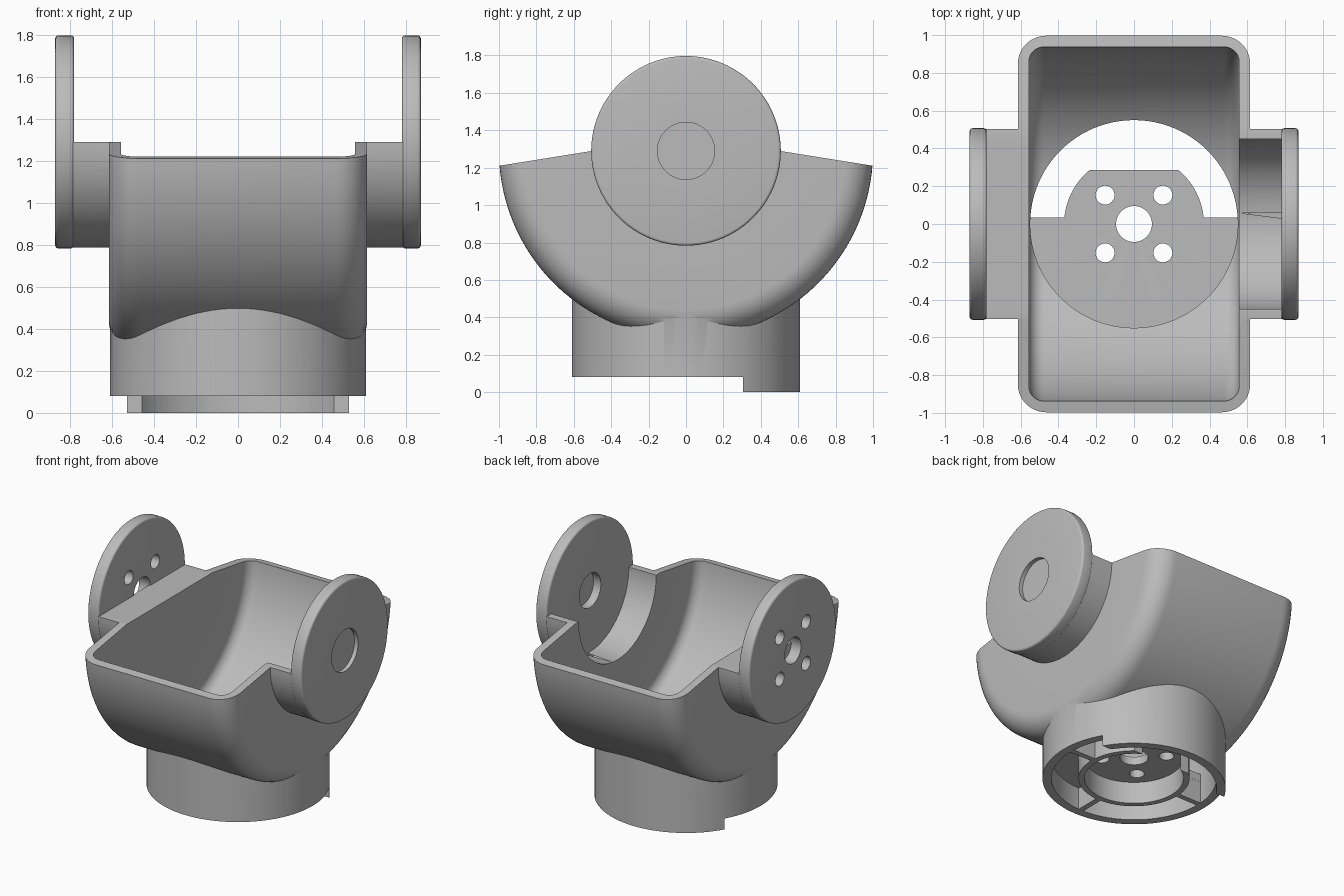
import bpy, bmesh, math
from mathutils import Matrix, Vector

cube = bpy.data.objects.get("Cube")
if cube:
    bpy.data.objects.remove(cube, do_unlink=True)

AXIS_Z = 1.29      # height of the tilt axis
FLOOR = 0.08       # underside of the base

grey = bpy.data.materials.new("light_grey")
grey.use_nodes = True
grey.diffuse_color = (0.5, 0.5, 0.5, 1)
grey.node_tree.nodes["Principled BSDF"].inputs["Base Color"].default_value = (0.5, 0.5, 0.5, 1)


def make(name, bm):
    bmesh.ops.remove_doubles(bm, verts=bm.verts, dist=1e-5)
    bmesh.ops.recalc_face_normals(bm, faces=bm.faces)
    mesh = bpy.data.meshes.new(name)
    bm.to_mesh(mesh)
    bm.free()
    mesh.materials.append(grey)
    obj = bpy.data.objects.new(name, mesh)
    bpy.context.collection.objects.link(obj)
    return obj


def lathe(name, profile, axis="Z", centre=(0, 0, 0), steps=96):
    """Solid of revolution from (radius, distance along axis) points."""
    bm = bmesh.new()
    verts = [bm.verts.new((r, 0, t)) for r, t in profile]
    edges = [bm.edges.new(pair) for pair in zip(verts, verts[1:])]
    bmesh.ops.spin(bm, geom=verts + edges, cent=(0, 0, 0), axis=(0, 0, 1),
                   angle=math.tau, steps=steps, use_merge=True)
    turn = Matrix.Rotation(math.pi / 2, 4, "Y") if axis == "X" else Matrix()
    bm.transform(Matrix.Translation(centre) @ turn)
    return make(name, bm)


def rod(name, r, a, b, axis="Z", centre=(0, 0, 0), steps=96):
    return lathe(name, [(0, a), (r, a), (r, b), (0, b)], axis, centre, steps)


def box(name, lo, hi):
    bm = bmesh.new()
    lo, hi = Vector(lo), Vector(hi)
    bmesh.ops.create_cube(bm, size=1)
    bm.transform(Matrix.Translation((lo + hi) / 2) @ Matrix.Diagonal((*(hi - lo), 1)))
    return make(name, bm)


def combine(target, tool, op):
    mod = target.modifiers.new("cut", "BOOLEAN")
    mod.operation, mod.solver, mod.object = op, "EXACT", tool
    bpy.context.view_layer.update()
    done = target.evaluated_get(bpy.context.evaluated_depsgraph_get())
    mesh = bpy.data.meshes.new_from_object(done)
    target.modifiers.clear()
    target.data = mesh
    bpy.data.objects.remove(tool, do_unlink=True)


def cut(target, *tools):
    for tool in tools:
        combine(target, tool, "DIFFERENCE")


def join(target, *tools):
    for tool in tools:
        combine(target, tool, "UNION")


def drum_profile(r, half, fillet, n=10):
    """Barrel profile with rounded corners."""
    pts = []
    for side, start in ((-1, -90), (1, 0)):
        for i in range(n + 1):
            a = math.radians(start + 90 * i / n)
            pts.append((r - fillet + fillet * math.cos(a),
                        side * (half - fillet) + fillet * math.sin(a)))
    return [(0, -half)] + pts + [(0, half)]


axle = (0, 0, AXIS_Z)

# Tilting cradle: rounded barrel, side drums and round base as one shell
shell = lathe("cradle_shell", drum_profile(1.0, 0.615, 0.15), "X", axle, 160)
join(shell, rod("drum", 0.503, -0.79, 0.79, "X", axle))

# Open top with sloping front and back rims
bm = bmesh.new()
outline = [(-1.2, 1.178), (-0.5, AXIS_Z), (0.5, AXIS_Z), (1.2, 1.178), (1.2, 3), (-1.2, 3)]
face = bm.faces.new([bm.verts.new((-1, y, z)) for y, z in outline])
grown = bmesh.ops.extrude_face_region(bm, geom=[face])["geom"]
bmesh.ops.translate(bm, vec=(2, 0, 0), verts=[v for v in grown if isinstance(v, bmesh.types.BMVert)])
cut(shell, make("top_cutter", bm))

# Base collar with a lip left standing at the back
collar = rod("collar", 0.61, 0, 0.52)
cut(collar, box("lip_cutter", (-1, -1, -1), (1, 0.305, FLOOR)))
join(shell, collar)

# Hollow inside
cut(shell,
    lathe("hollow", drum_profile(0.94, 0.557, 0.08), "X", axle, 160),
    rod("drum_hollow", 0.45, -0.9, 0.9, "X", axle),
    rod("collar_hollow", 0.55, -0.2, 0.7))


def hole_pattern(axis, a, b, centre):
    """Centre hole and four screw holes."""
    tools = [rod("centre_hole", 0.095, a, b, axis, centre, 48)]
    for u in (-0.153, 0.153):
        for v in (-0.153, 0.153):
            off = (0, u, v) if axis == "X" else (u, v, 0)
            spot = tuple(Vector(centre) + Vector(off))
            tools.append(rod("screw_hole", 0.05, a, b, axis, spot, 32))
    return tools


# Mounting discs
left_disc = lathe("left_disc", drum_profile(0.507, 0.045, 0.015, 4), "X", (0.825, 0, AXIS_Z))
cut(left_disc,
    rod("through_hole", 0.125, 0.7, 1, "X", axle, 64),
    rod("counterbore", 0.153, 0.84, 1, "X", axle, 64))
right_disc = lathe("right_disc", drum_profile(0.507, 0.045, 0.015, 4), "X", (-0.825, 0, AXIS_Z))
cut(right_disc, *hole_pattern("X", -1, -0.7, axle))

# Floor plate: half disc at the front, clipped tongue at the back
plate = rod("floor_plate", 0.552, 0.24, 0.3)
cut(plate, box("back_cutter", (-1, 0.035, 0), (1, 1, 1)))
tongue = rod("tongue", 0.37, 0.24, 0.3)
cut(tongue, box("tongue_cutter", (-1, 0.285, 0), (1, 1, 1)))
join(plate, tongue)
cut(plate, *hole_pattern("Z", 0, 1, (0, 0, 0)))

# Inner ring under the plate, open at the back
ring = rod("inner_ring", 0.37, FLOOR, 0.245)
cut(ring, rod("ring_hollow", 0.33, 0, 1), box("ring_cutter", (-1, 0.285, 0), (1, 1, 1)))

# Ribs between ring and collar
ribs = [box("left_rib", (0.35, -0.005, FLOOR), (0.56, 0.034, 0.245)),
        box("right_rib", (-0.56, -0.005, FLOOR), (-0.35, 0.034, 0.245)),
        box("front_rib", (-0.02, -0.56, FLOOR), (0.02, -0.35, 0.245))]

# Smooth curved walls, keep edges crisp
bpy.ops.object.select_all(action="DESELECT")
for obj in [shell, left_disc, right_disc, plate, ring] + ribs:
    obj.select_set(True)
    bpy.context.view_layer.objects.active = obj
bpy.ops.object.shade_smooth_by_angle(angle=math.radians(30))
